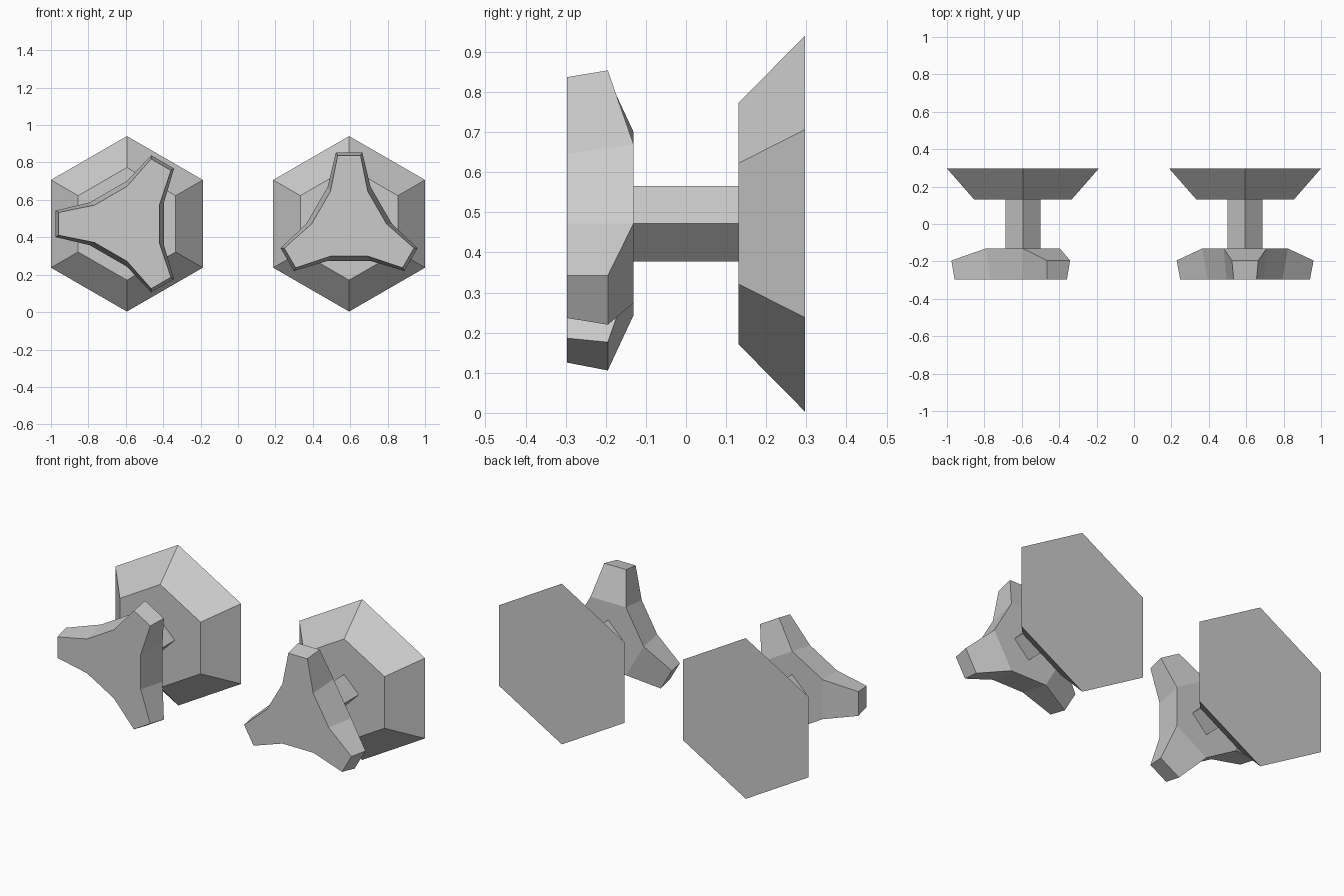
import bpy
import bmesh
from math import sin, cos, radians
from mathutils import Matrix, Vector

default = bpy.data.objects.get("Cube")
if default:
    bpy.data.objects.remove(default, do_unlink=True)

grey = bpy.data.materials.new("plain grey")
grey.use_nodes = True
colour = (0.6, 0.6, 0.6, 1)
grey.diffuse_color = colour
grey.node_tree.nodes["Principled BSDF"].inputs["Base Color"].default_value = colour

AXIS_X, AXIS_Z = 0.594, 0.472


def finish(bm, name, x):
    """Turn a bmesh into a flat shaded object on the valve axis."""
    bmesh.ops.recalc_face_normals(bm, faces=bm.faces)
    mesh = bpy.data.meshes.new(name)
    bm.to_mesh(mesh)
    bm.free()
    mesh.materials.append(grey)
    obj = bpy.data.objects.new(name, mesh)
    obj.location = (x, 0, AXIS_Z)
    bpy.context.collection.objects.link(obj)


def frustum(name, x, sides, r_front, r_back, y_front, y_back):
    """Prism along y with one corner pointing up."""
    bm = bmesh.new()
    bmesh.ops.create_cone(bm, cap_ends=True, segments=sides, radius1=r_back,
                          radius2=r_front, depth=y_back - y_front)
    bmesh.ops.rotate(bm, verts=bm.verts, matrix=Matrix.Rotation(radians(90), 3, "X"))
    bmesh.ops.translate(bm, verts=bm.verts, vec=(0, (y_front + y_back) / 2, 0))
    finish(bm, name, x)


def handle(name, x, spin):
    """Three-armed knob: hexagonal hub with tapering arms sloped at the back."""
    bm = bmesh.new()

    def ring(hub_r, hub_y, tip_r, tip_w, tip_y):
        arms = []
        for k in range(3):
            a = radians(spin + 120 * k)
            out, side = Vector((cos(a), 0, sin(a))), Vector((-sin(a), 0, cos(a)))
            spots = [(hub_r * cos(radians(30)), -hub_r / 2, hub_y),
                     (tip_r, -tip_w, tip_y), (tip_r, tip_w, tip_y),
                     (hub_r * cos(radians(30)), hub_r / 2, hub_y)]
            arms.append([bm.verts.new(out * r + side * w + Vector((0, y, 0)))
                         for r, w, y in spots])
        return arms

    front = ring(0.2, -0.297, 0.365, 0.061, -0.297)
    back = ring(0.229, -0.131, 0.382, 0.0705, -0.195)
    # hub faces, then arm faces
    for arms in (front, back):
        bm.faces.new([v for arm in arms for v in (arm[0], arm[3])])
        for arm in arms:
            bm.faces.new(arm)
    # walls all the way round
    f = [v for arm in front for v in arm]
    b = [v for arm in back for v in arm]
    for i in range(len(f)):
        j = (i + 1) % len(f)
        bm.faces.new((f[i], f[j], b[j], b[i]))
    finish(bm, name, x)


# Two valves, with the handles turned differently
for side, x, spin in (("left", AXIS_X, 90), ("right", -AXIS_X, 180)):
    frustum(side + "_wall_base", x, 6, 0.301, 0.469, 0.131, 0.297)
    frustum(side + "_stem", x, 4, 0.094, 0.094, -0.131, 0.131)
    handle(side + "_handle", x, spin)

# Stand the hexagon and square on a corner
for obj in bpy.context.collection.objects:
    if obj.name.endswith(("_wall_base", "_stem")):
        top = max(v.co.z for v in obj.data.vertices)
        reach = max(Vector((v.co.x, v.co.z)).length for v in obj.data.vertices)
        if top < reach * 0.99:
            sides = 6 if obj.name.endswith("_wall_base") else 4
            obj.data.transform(Matrix.Rotation(radians(180 / sides), 4, "Y"))
